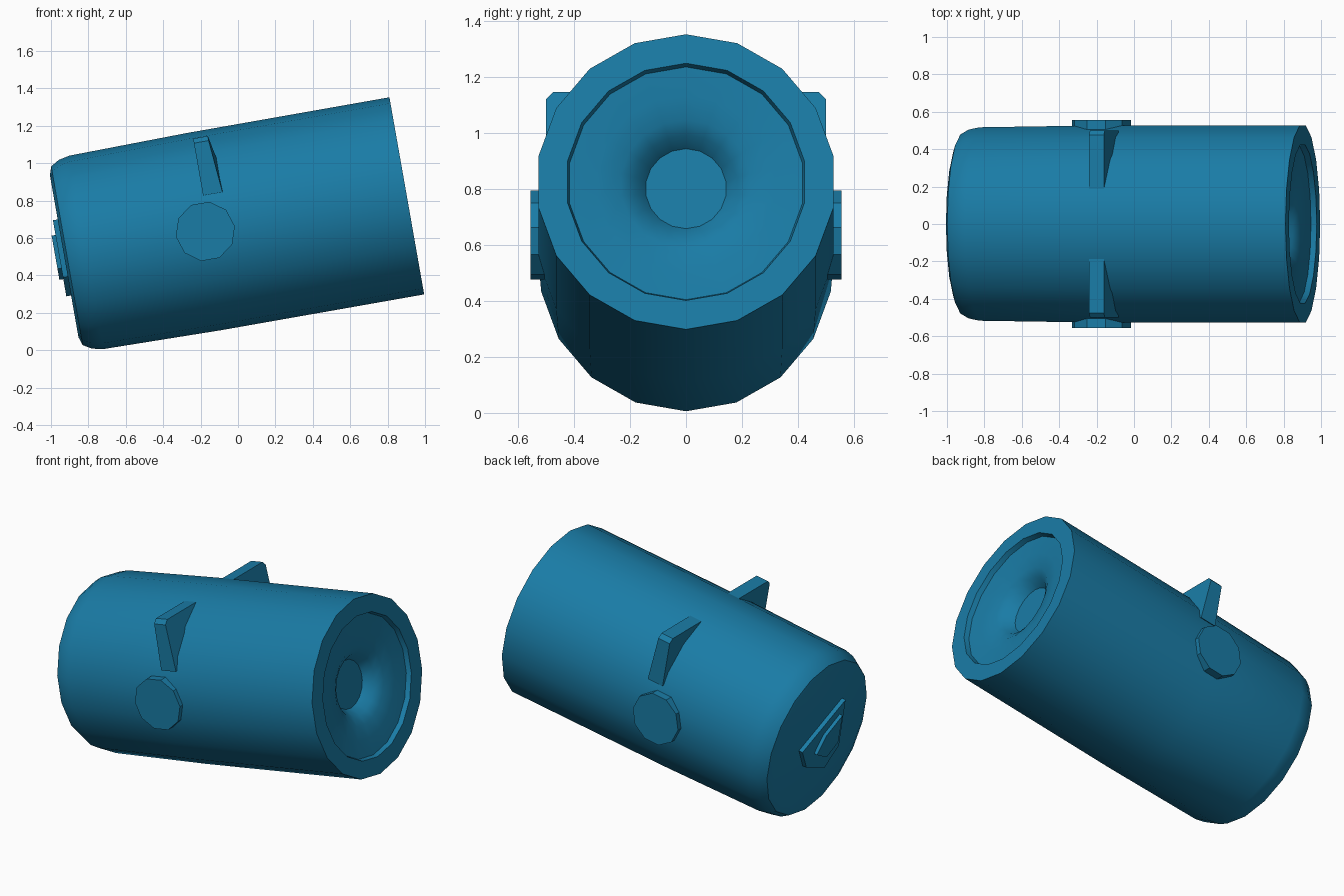
import bpy, bmesh
from math import sin, cos, pi, radians
from mathutils import Matrix, Vector

if "Cube" in bpy.data.objects:
    bpy.data.objects.remove(bpy.data.objects["Cube"])

# Local frame: x along the barrel axis (open end at 0), z up, tilted 10 degrees
TILT = Matrix.Translation((0.9025, 0, 0.825)) @ Matrix.Rotation(radians(-10), 4, 'Y')
paint = bpy.data.materials.new("blue_paint")
paint.diffuse_color = (0.01, 0.2, 0.38, 1)
paint.use_nodes = True
paint.node_tree.nodes["Principled BSDF"].inputs["Base Color"].default_value = paint.diffuse_color


def finish(name, bm):
    bmesh.ops.recalc_face_normals(bm, faces=bm.faces)
    bm.transform(TILT)
    mesh = bpy.data.meshes.new(name)
    bm.to_mesh(mesh)
    bm.free()
    mesh.materials.append(paint)
    ob = bpy.data.objects.new(name, mesh)
    bpy.context.collection.objects.link(ob)
    bpy.ops.object.select_all(action='DESELECT')
    ob.select_set(True)
    bpy.context.view_layer.objects.active = ob
    bpy.ops.object.shade_smooth_by_angle(angle=radians(32))
    return ob


def lathe(name, profile, sides):
    """Revolve (radius, x) points about the local x axis, capping both ends."""
    bm = bmesh.new()
    rings = []
    for r, x in profile:
        rings.append([bm.verts.new((x, r * sin(2 * pi * i / sides), r * cos(2 * pi * i / sides)))
                      for i in range(sides)])
    for a, b in zip(rings, rings[1:]):
        for i in range(sides):
            j = (i + 1) % sides
            bm.faces.new((a[i], a[j], b[j], b[i]))
    bm.faces.new(rings[0])
    bm.faces.new(rings[-1])
    return finish(name, bm)


def loft(name, start, end):
    """Solid between two matching outlines."""
    bm = bmesh.new()
    a = [bm.verts.new(p) for p in start]
    b = [bm.verts.new(p) for p in end]
    bm.faces.new(a)
    bm.faces.new(b)
    for i in range(len(a)):
        j = (i + 1) % len(a)
        bm.faces.new((a[i], a[j], b[j], b[i]))
    return finish(name, bm)


# Barrel with rounded rear end, flat front rim, shallow dish and central socket
lathe("barrel", [(0.44, -1.86), (0.485, -1.845), (0.512, -1.80), (0.525, -1.74),
                 (0.535, -1.1), (0.535, 0), (0.43, 0), (0.422, -0.03),
                 (0.32, -0.04), (0.235, -0.055), (0.185, -0.085),
                 (0.145, -0.14)], 18)

# Side knobs and corner fins, mirrored left and right
fin = [(0.17, 0.50), (0.475, 0.50), (0.50, 0.475), (0.50, 0.19), (0.30, 0.30)]
flare = [0, 0, 0, 0.025, 0.04]
for s, side in ((-1, "front"), (1, "back")):
    disc = [(-1.094 + 0.16 * cos(2 * pi * i / 10), 0.16 * sin(2 * pi * i / 10)) for i in range(10)]
    loft("knob_" + side, [(u, s * 0.40, v) for u, v in disc],
         [(u, s * 0.555, v) for u, v in disc])
    loft("fin_" + side, [(-1.072, s * y, v) for y, v in fin],
         [(-0.992 + f, s * y, v) for (y, v), f in zip(fin, flare)])

# Rear plate: a truncated disc with a smaller raised pad on it
plate = [(-0.18, 0.20), (0.20, 0.0), (0.13, -0.13), (-0.07, -0.213), (-0.19, -0.11)]
pad = [(-0.14, 0.12), (0.0, 0.04), (0.07, -0.06), (-0.04, -0.12), (-0.14, -0.06)]
loft("rear_plate", [(-1.84, y, v) for y, v in plate], [(-1.886, y, v) for y, v in plate])
loft("rear_pad", [(-1.87, y, v) for y, v in pad], [(-1.907, y, v) for y, v in pad])
